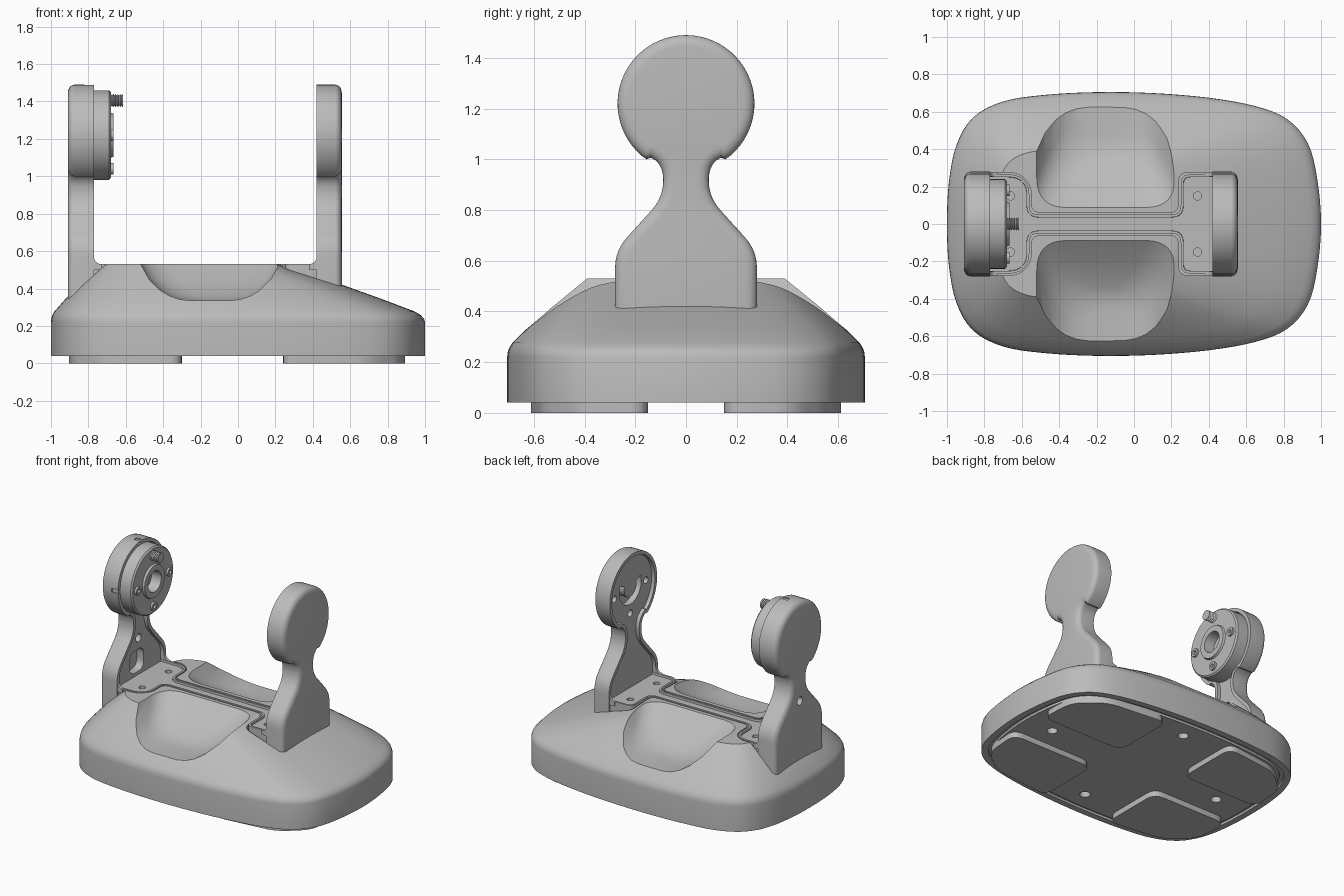
import bpy, bmesh
from math import sin, cos, pi, radians
from mathutils import Vector

if "Cube" in bpy.data.objects:
    bpy.data.objects.remove(bpy.data.objects["Cube"])

GREY = (0.5, 0.5, 0.5, 1)
mat = bpy.data.materials.new("plain_grey")
mat.use_nodes = True
mat.diffuse_color = GREY
mat.node_tree.nodes["Principled BSDF"].inputs["Base Color"].default_value = GREY


# ---------- helpers ----------
def rounded(pts, r, n=5):
    """Polygon with every corner replaced by a curve of setback r."""
    out = []
    for i, p in enumerate(pts):
        p, a, b = (Vector(q) for q in (p, pts[i - 1], pts[(i + 1) % len(pts)]))
        s = p + (a - p).normalized() * min(r, (a - p).length * 0.48)
        e = p + (b - p).normalized() * min(r, (b - p).length * 0.48)
        for k in range(n + 1):
            t = k / n
            out.append(tuple(s * (1 - t) ** 2 + p * 2 * t * (1 - t) + e * t * t))
    return out


def arc(u, v, r, start, end, n):
    return [(u + r * cos(radians(start + (end - start) * k / n)),
             v + r * sin(radians(start + (end - start) * k / n))) for k in range(n + 1)]


def circle(u, v, r, n=24):
    return arc(u, v, r, 0, 360, n)[:-1]


def loft(rings):
    """Closed solid through rings of equal length; returns mesh and both caps."""
    bm = bmesh.new()
    rows = [[bm.verts.new(p) for p in ring] for ring in rings]
    for lo, hi in zip(rows, rows[1:]):
        for i in range(len(lo)):
            bm.faces.new((lo[i - 1], lo[i], hi[i], hi[i - 1]))
    caps = bm.faces.new(rows[0]), bm.faces.new(rows[-1])
    bmesh.ops.recalc_face_normals(bm, faces=bm.faces)
    return bm, caps[0], caps[1]


def prism(pts, axis, a, b):
    place = {"x": lambda d, u, v: (d, u, v), "y": lambda d, u, v: (u, d, v),
             "z": lambda d, u, v: (u, v, d)}[axis]
    return loft([[place(d, u, v) for u, v in pts] for d in (a, b)])


def step(bm, face, inset, push):
    """Inset a cap, then move it along its normal."""
    bm.normal_update()
    bmesh.ops.inset_region(bm, faces=[face], thickness=inset, use_even_offset=True)
    bm.normal_update()
    bmesh.ops.translate(bm, verts=face.verts[:], vec=face.normal * push)


def finish(name, bm):
    me = bpy.data.meshes.new(name)
    bm.to_mesh(me)
    bm.free()
    me.materials.append(mat)
    ob = bpy.data.objects.new(name, me)
    bpy.context.collection.objects.link(ob)
    return ob


def activate(ob):
    bpy.ops.object.select_all(action='DESELECT')
    ob.select_set(True)
    bpy.context.view_layer.objects.active = ob


def cut(ob, *solids):
    for bm, *_ in solids:
        tool = finish("cutter", bm)
        tool.hide_render = True
        mod = ob.modifiers.new("cut", 'BOOLEAN')
        mod.operation, mod.solver, mod.object = 'DIFFERENCE', 'EXACT', tool
        activate(ob)
        bpy.ops.object.modifier_apply(modifier=mod.name)
        bpy.data.objects.remove(tool)


def lathe_x(name, profile, cy, cz, n=48):
    bm, *_ = loft([[(x, cy + max(r, 1e-4) * cos(2 * pi * k / n), cz + max(r, 1e-4) * sin(2 * pi * k / n))
                    for k in range(n)] for x, r in profile])
    return finish(name, bm)


# ---------- base body ----------
half = [(-1, 0), (-.99, .22), (-.95, .42), (-.86, .57), (-.7, .655), (-.48, .69), (-.2, .705),
        (.1, .7), (.4, .675), (.65, .63), (.82, .56), (.93, .43), (.98, .24), (1, 0)]
loop = [Vector(p) for p in half + [(x, -y) for x, y in half[-2:0:-1]]]
foot = []
for i in range(len(loop)):
    a, b, c, d = (loop[(i + k) % len(loop)] for k in (-1, 0, 1, 2))
    for t in (0, .25, .5, .75):
        foot.append(b + (c - a) * t / 2 + (a * 2 - b * 5 + c * 4 - d) * t * t / 2
                    + (b * 3 - a - c * 3 + d) * t ** 3 / 2)


def ring(t, z):
    return [(x + (-.26 + .48 * x - x) * t, y * (1 - .43 * t), z) for x, y in foot]


levels = [(0, .04), (0, .22), (.008, .24), (.03, .258), (.07, .277),
          (.3, .345), (.55, .415), (.8, .479), (1, .53)]
bm, bottom, _ = loft([ring(t, z) for t, z in levels])
for inset, push in ((.045, 0), (.002, -.015), (.025, 0), (.002, .015)):
    step(bm, bottom, inset, push)
body = finish("base_body", bm)


# ---------- bracket plan: two pads joined by a narrow bridge ----------
def dumbbell(g):
    upper = [(-.88 - g, .265 + g), (-.62, .265 + g), (-.56 + g, .21), (-.56 + g, .05 + g),
             (.25 - g, .05 + g), (.25 - g, .265 + g), (.52 + g, .265 + g)]
    return rounded(upper + [(x, -y) for x, y in reversed(upper)], .05)


# side scoops and pocket for the bracket
def scoop(s):
    rows = []
    for z, w, y0 in ((.335, .1, .45), (.342, .16, .39), (.36, .215, .345), (.39, .265, .285),
                     (.45, .325, .19), (.53, .37, .088), (.7, .375, .086)):
        left, right, r = -.15 - w, -.15 + w, min(.16, w * .9)
        inner = rounded([(left, y0), (right, y0), (right, .95), (left, .95)], r, 8)
        rows.append([(x, s * y, z) for x, y in inner])
    return loft(rows)


cut(body, scoop(1), scoop(-1), prism(dumbbell(.01), "z", .36, .7))
cut(body, *[prism(circle(x, y, .035), "z", -.1, .09)
            for x, y in ((.7, 0), (-.7, 0), (0, .5), (0, -.5))])

# ---------- bracket floor ----------
bm, _, top = prism(dumbbell(0), "z", .35, .53)
step(bm, top, .014, 0)
step(bm, top, .001, -.015)
floor = finish("bracket_floor", bm)
cut(floor, *[prism(circle(x, y, .022), "z", .47, .7) for x in (.34, -.66) for y in (.15, -.15)])

# ---------- uprights ----------
side = rounded([(.28, .2), (.28, .64), (.09, .85), (.09, .985), (.19, 1.03), (.27, 1.22)], .07)
side = side[6:24] + [(.155, 1.0)] + arc(0, 1.22, .27, -50, 90, 24)
side = [(.28, .3)] + side
outline = side + [(-y, z) for y, z in reversed(side[:-1])]


def upright(name, inner, outer):
    s = 1 if outer > inner else -1
    bm, rim, cap = prism(outline, "x", inner, outer - s * .035)
    for k in range(5):
        a, b = pi / 2 * k / 5, pi / 2 * (k + 1) / 5
        step(bm, cap, .045 * (cos(a) - cos(b)), .035 * (sin(b) - sin(a)))
    step(bm, rim, .025, 0)
    step(bm, rim, .001, -.025)
    ob = finish(name, bm)
    # small fillets where the rim meets the floor
    for y in (.255, -.275):
        fillet = [(inner + s * .03, .5), (inner + s * .03, .57)]
        fillet += [(inner - s * u, z) for u, z in arc(.04, .57, .04, 180, 270, 6)] + [(inner - s * .04, .5)]
        finish(name + "_fillet", prism(fillet, "y", y, y + .02)[0])
    return ob


right_side = upright("plain_upright", .42, .555)
left_side = upright("motor_upright", -.77, -.91)

# curved cable slot and screw holes in the plain upright
slot = arc(0, 1.24, .125, -200, 20, 24) + arc(0, 1.24, .07, 20, -200, 24)
cut(right_side, prism(slot, "x", .4, .49),
    *[prism(circle(y, z, .024), "x", .4, .49) for y, z in ((.18, 1.22), (-.18, 1.22), (0, 1.05))])

# neck hole, cable opening and rim notches in the motor upright
cut(left_side, prism(circle(0, .78, .03), "x", -1, -.7),
    prism(rounded([(-.1, .54), (.06, .54), (.06, .7), (-.1, .7)], .06), "x", -.85, -.7),
    prism([(-.82, 1.205), (-.76, 1.205), (-.76, 1.235), (-.82, 1.235)], "y", -.3, -.262),
    prism([(-.82, -.015), (-.76, -.015), (-.76, .015), (-.82, .015)], "z", 1.482, 1.6))

# ---------- motor disc with hub, screws and threaded stud ----------
lathe_x("motor_disc", [(-.82, 0), (-.82, .24), (-.69, .24), (-.68, .23), (-.68, .12), (-.665, .115),
                       (-.665, .075), (-.74, .07), (-.74, 0)], 0, 1.22)
for y, z in ((.18, 1.22), (-.18, 1.22), (0, 1.04)):
    lathe_x("disc_screw", [(-.7, 0), (-.7, .03), (-.665, .03), (-.665, .014), (-.68, .012), (-.68, 0)], y, z, 20)
thread = [(-.7 + .0065 * k, .035 if k % 2 else .027) for k in range(14)]
lathe_x("threaded_stud", [(-.7, 0)] + thread + [(-.615, 0)], 0, 1.405, 20)

# ---------- feet ----------
for x0, x1 in ((.24, .9), (-.3, -.91)):
    d = 1 if x1 > 0 else -1
    for s in (1, -1):
        pad = [(x0, .15), (x1, .15), (x1 - d * .02, .42), (x1 - d * .2, .57), (x0, .62)]
        finish("foot_pad", prism(rounded([(x, s * y) for x, y in pad], .08), "z", 0, .05)[0])

# ---------- shading ----------
for ob in [o for o in bpy.context.collection.objects if o.type == 'MESH' and mat.name in o.data.materials]:
    activate(ob)
    bpy.ops.object.shade_smooth_by_angle(angle=radians(30))
